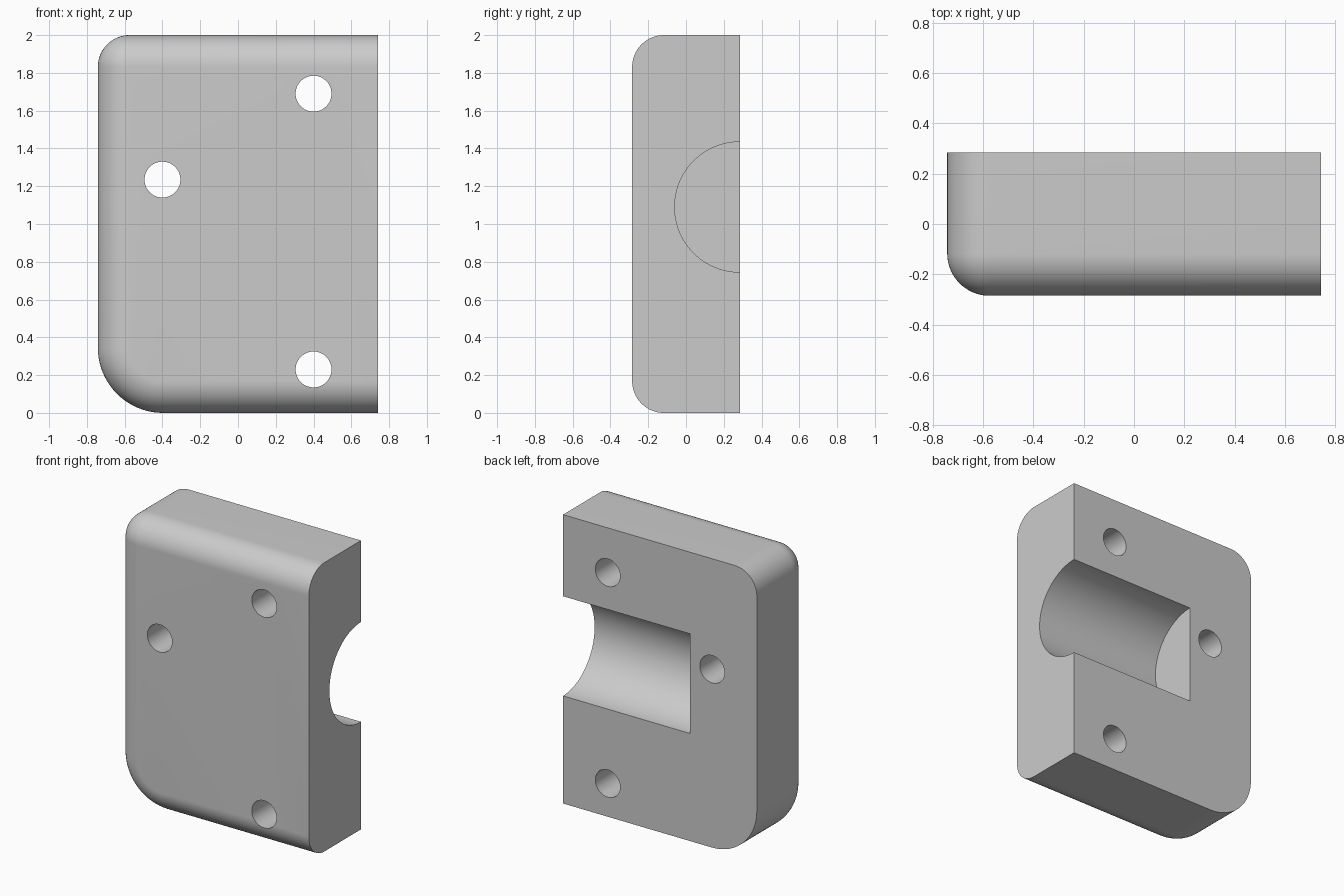
import bpy, bmesh
from math import sin, cos, pi, radians
from mathutils import Matrix, Vector

if "Cube" in bpy.data.objects:
    bpy.data.objects.remove(bpy.data.objects["Cube"], do_unlink=True)

HALF_X, HALF_Y, HEIGHT = 0.742, 0.285, 2.0
FILLET, TOP_R, BOTTOM_R = 0.168, 0.168, 0.345
STEPS = 20

grey = bpy.data.materials.new("grey")
grey.use_nodes = True
grey.diffuse_color = (0.6, 0.6, 0.6, 1)
grey.node_tree.nodes["Principled BSDF"].inputs["Base Color"].default_value = (0.6, 0.6, 0.6, 1)


def make_object(name, bm):
    mesh = bpy.data.meshes.new(name)
    bmesh.ops.recalc_face_normals(bm, faces=bm.faces)
    bm.to_mesh(mesh)
    bm.free()
    obj = bpy.data.objects.new(name, mesh)
    bpy.context.collection.objects.link(obj)
    mesh.materials.append(grey)
    return obj


def outline(inset):
    """Block outline in x, z: square at +x, rounded at -x, pulled in by inset."""
    pts = [(HALF_X, inset), (HALF_X, HEIGHT - inset)]
    for radius, z, start in ((TOP_R, HEIGHT - TOP_R, pi / 2),
                             (BOTTOM_R, BOTTOM_R, pi)):
        for i in range(STEPS + 1):
            a = start + i / STEPS * pi / 2
            r = radius - inset
            pts.append((radius - HALF_X + r * cos(a), z + r * sin(a)))
    return pts


def build_block():
    """Straight walls from the back, then a quarter-round to the front face."""
    bm = bmesh.new()
    layers = [(HALF_Y, 0)]
    for i in range(STEPS + 1):
        a = i / STEPS * pi / 2
        layers.append((FILLET - HALF_Y - FILLET * sin(a), FILLET * (1 - cos(a))))
    rings = [[bm.verts.new((x, y, z)) for x, z in outline(d)] for y, d in layers]
    n = len(rings[0])
    for lower, upper in zip(rings, rings[1:]):
        for j in range(n):
            k = (j + 1) % n
            bm.faces.new((lower[j], lower[k], upper[k], upper[j]))
    bm.faces.new(rings[0])
    bm.faces.new(rings[-1])
    bmesh.ops.remove_doubles(bm, verts=bm.verts, dist=1e-5)
    return make_object("block", bm)


def cylinder(name, centre, radius, depth, axis, sides):
    bm = bmesh.new()
    turn = Vector((0, 0, 1)).rotation_difference(Vector(axis)).to_matrix().to_4x4()
    bmesh.ops.create_cone(bm, cap_ends=True, segments=sides, radius1=radius,
                          radius2=radius, depth=depth,
                          matrix=Matrix.Translation(centre) @ turn)
    return make_object(name, bm)


block = build_block()

# Three through holes and the half-round pocket open at the +x side
cutters = [cylinder("hole_cutter", (x, 0, z), 0.095, 1, (0, 1, 0), 48)
           for x, z in ((0.4, 1.69), (0.4, 0.23), (-0.4, 1.235))]
POCKET_END, POCKET_OUT = -0.23, 1.0
cutters.append(cylinder("pocket_cutter", ((POCKET_END + POCKET_OUT) / 2, HALF_Y, 1.09),
                        0.345, POCKET_OUT - POCKET_END, (1, 0, 0), 96))

bpy.context.view_layer.objects.active = block
for cutter in cutters:
    mod = block.modifiers.new("cut", 'BOOLEAN')
    mod.operation, mod.solver, mod.object = 'DIFFERENCE', 'EXACT', cutter
    bpy.ops.object.modifier_apply(modifier=mod.name)
    bpy.data.objects.remove(cutter, do_unlink=True)

bpy.ops.object.select_all(action='DESELECT')
block.select_set(True)
bpy.ops.object.shade_smooth_by_angle(angle=radians(30))
